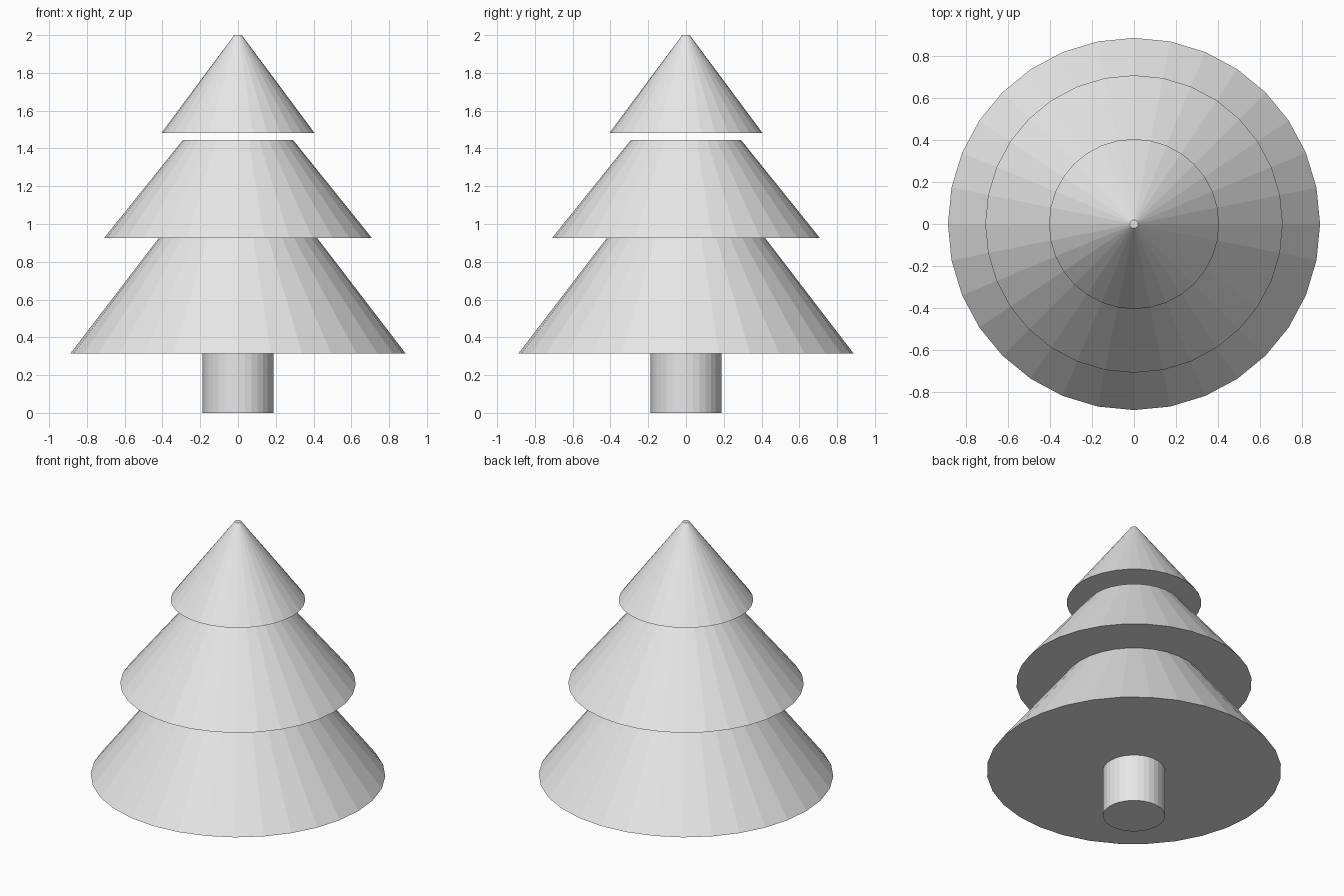
import bpy

SIDES = 32

# Remove only the default cube
cube = bpy.data.objects.get("Cube")
if cube:
    bpy.data.objects.remove(cube, do_unlink=True)

# One plain grey for the whole tree
grey = bpy.data.materials.new("light_grey")
grey.use_nodes = True
grey.diffuse_color = (0.8, 0.8, 0.8, 1)
grey.node_tree.nodes["Principled BSDF"].inputs["Base Color"].default_value = (0.8, 0.8, 0.8, 1)


def add_cone(name, bottom, top, radius_bottom, radius_top):
    """Flat-shaded, capped cone between two heights."""
    bpy.ops.mesh.primitive_cone_add(
        vertices=SIDES, radius1=radius_bottom, radius2=radius_top,
        depth=top - bottom, location=(0, 0, (bottom + top) / 2))
    part = bpy.context.object
    part.name = part.data.name = name
    part.data.materials.append(grey)
    return part


# Trunk, seated just inside the lowest tier
add_cone("trunk", 0, 0.325, 0.187, 0.187)

# Branch tiers; the top one hovers slightly above the middle one
add_cone("lower_branches", 0.315, 0.935, 0.887, 0.412)
add_cone("middle_branches", 0.926, 1.444, 0.709, 0.292)
add_cone("upper_branches", 1.482, 2.0, 0.405, 0.02)
